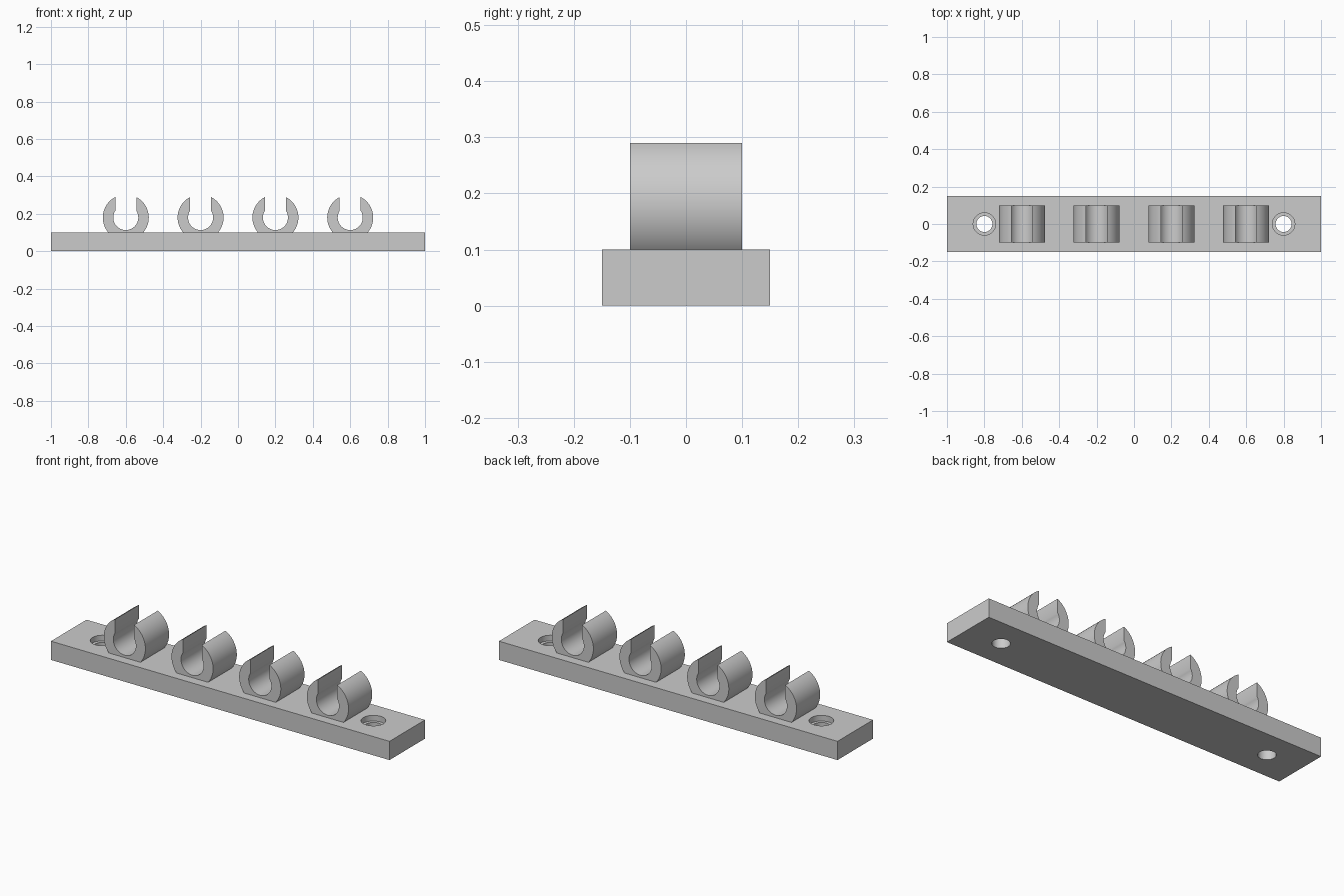
import bpy, bmesh, math

default = bpy.data.objects.get("Cube")
if default:
    bpy.data.objects.remove(default, do_unlink=True)

grey = bpy.data.materials.new("light_grey_plastic")
grey.use_nodes = True
grey.diffuse_color = (0.6, 0.6, 0.6, 1)
grey.node_tree.nodes["Principled BSDF"].inputs["Base Color"].default_value = grey.diffuse_color


def make_object(name, bm):
    bmesh.ops.recalc_face_normals(bm, faces=bm.faces)
    mesh = bpy.data.meshes.new(name)
    bm.to_mesh(mesh)
    bm.free()
    mesh.materials.append(grey)
    obj = bpy.data.objects.new(name, mesh)
    bpy.context.collection.objects.link(obj)
    return obj


def activate(obj):
    bpy.ops.object.select_all(action="DESELECT")
    obj.select_set(True)
    bpy.context.view_layer.objects.active = obj


def smooth(obj):
    activate(obj)
    bpy.ops.object.shade_smooth_by_angle(angle=math.radians(30))


def arc(radius, start, end, steps):
    angles = [start + (end - start) * i / steps for i in range(steps + 1)]
    return [(radius * math.cos(a), radius * math.sin(a)) for a in angles]


# Mounting plate
LENGTH, WIDTH, THICK = 2.0, 0.3, 0.1
bm = bmesh.new()
bmesh.ops.create_cube(bm, size=1)
for v in bm.verts:
    v.co = (v.co.x * LENGTH, v.co.y * WIDTH, (v.co.z + 0.5) * THICK)
plate = make_object("mounting_plate", bm)


# Stepped screw holes: each cutter is one revolved profile
def screw_cutter(x):
    profile = [(0.043, -0.1), (0.043, 0.07), (0.06, 0.07), (0.06, 0.2)]
    sides = 32
    bm = bmesh.new()
    rings = [[bm.verts.new((x + px, py, z)) for px, py in arc(r, 0, math.tau, sides)[:-1]]
             for r, z in profile]
    for low, high in zip(rings, rings[1:]):
        for i in range(sides):
            j = (i + 1) % sides
            bm.faces.new((low[i], low[j], high[j], high[i]))
    bm.faces.new(rings[0])
    bm.faces.new(rings[-1])
    cutter = make_object("screw_hole_cutter", bm)
    cutter.hide_render = True
    return cutter


for x in (-0.8, 0.8):
    cutter = screw_cutter(x)
    activate(plate)
    mod = plate.modifiers.new("screw_hole", "BOOLEAN")
    mod.operation = "DIFFERENCE"
    mod.solver = "EXACT"
    mod.object = cutter
    bpy.ops.object.modifier_apply(modifier=mod.name)
    bpy.data.objects.remove(cutter, do_unlink=True)
smooth(plate)

# Open clips: right half of the profile, mirrored, then extruded front to back
OUTER, INNER, GAP, AXIS_Z, DEPTH = 0.123, 0.067, 0.056, 0.18, 0.2


def clip(name, x):
    foot = -math.asin((AXIS_Z - THICK + 0.01) / OUTER)
    half = (arc(OUTER, foot, math.acos(GAP / OUTER), 18)
            + arc(INNER, math.acos(GAP / INNER), -math.pi / 2, 14))
    outline = half + [(-px, pz) for px, pz in reversed(half[:-1])]
    bm = bmesh.new()
    face = bm.faces.new([bm.verts.new((x + px, -DEPTH / 2, AXIS_Z + pz)) for px, pz in outline])
    grown = bmesh.ops.extrude_face_region(bm, geom=[face])["geom"]
    moved = [g for g in grown if isinstance(g, bmesh.types.BMVert)]
    bmesh.ops.translate(bm, verts=moved, vec=(0, DEPTH, 0))
    smooth(make_object(name, bm))


for i in range(4):
    clip(f"clip_{i + 1}", -0.6 + 0.4 * i)
